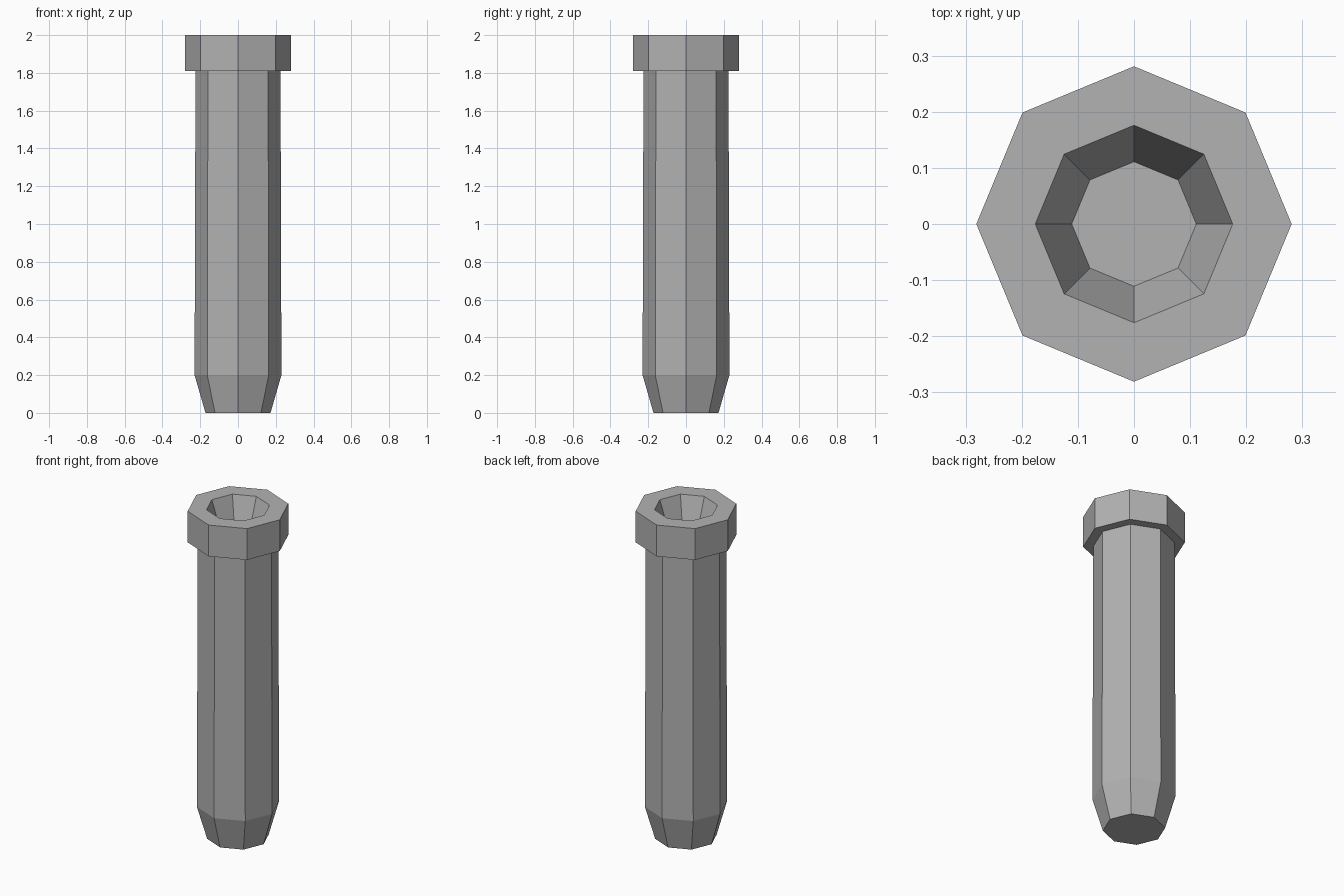
import bpy
import bmesh
from math import cos, sin, pi

SIDES = 8

cube = bpy.data.objects.get("Cube")
if cube:
    bpy.data.objects.remove(cube, do_unlink=True)

grey = bpy.data.materials.new("plain grey")
grey.use_nodes = True
colour = (0.45, 0.45, 0.45, 1)
grey.diffuse_color = colour
grey.node_tree.nodes["Principled BSDF"].inputs["Base Color"].default_value = colour


def lathe(name, profile):
    """Sweep (radius, height) points into flat octagonal rings, capped at both ends."""
    bm = bmesh.new()
    rings = [[bm.verts.new((r * cos(2 * pi * i / SIDES), r * sin(2 * pi * i / SIDES), z))
              for i in range(SIDES)] for r, z in profile]
    for low, high in zip(rings, rings[1:]):
        for i in range(SIDES):
            j = (i + 1) % SIDES
            bm.faces.new((low[i], low[j], high[j], high[i]))
    bm.faces.new(rings[0][::-1])
    bm.faces.new(rings[-1])
    mesh = bpy.data.meshes.new(name)
    bm.to_mesh(mesh)
    bm.free()
    mesh.materials.append(grey)
    obj = bpy.data.objects.new(name, mesh)
    bpy.context.collection.objects.link(obj)
    return obj


# One continuous skin: tapered tip, shaft, collar, and the tapered socket in its top
lathe("socketed_pin", [
    (0.172, 0.0), (0.23, 0.2), (0.225, 1.81),
    (0.281, 1.81), (0.281, 2.0),
    (0.176, 2.0), (0.111, 1.81),
])
